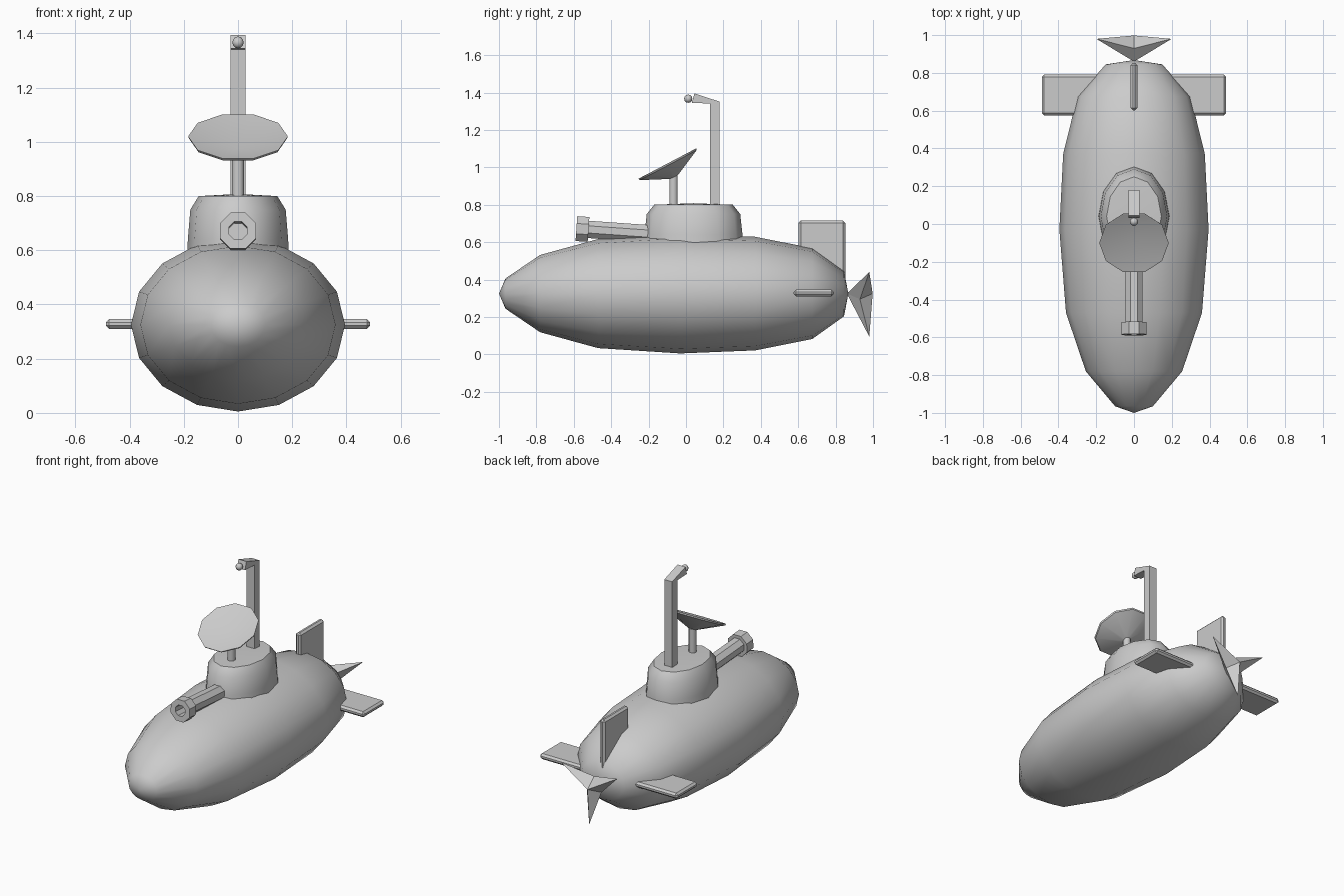
import bpy, bmesh
from math import cos, sin, pi, radians
from mathutils import Vector

if "Cube" in bpy.data.objects:
    bpy.data.objects.remove(bpy.data.objects["Cube"])

X, Y, Z = Vector((1, 0, 0)), Vector((0, 1, 0)), Vector((0, 0, 1))


def ring(center, u, v, n, phase=0.0):
    """Points of an n-sided ellipse with half axes u and v."""
    c = Vector(center)
    return [c + u * cos(phase + 2 * pi * i / n) + v * sin(phase + 2 * pi * i / n)
            for i in range(n)]


def finish(name, bm, angle):
    bmesh.ops.remove_doubles(bm, verts=bm.verts, dist=0.0005)
    bmesh.ops.recalc_face_normals(bm, faces=bm.faces)
    me = bpy.data.meshes.new(name)
    bm.to_mesh(me)
    bm.free()
    if angle:
        me.shade_smooth()
        me.set_sharp_from_angle(angle=radians(angle))
    ob = bpy.data.objects.new(name, me)
    bpy.context.collection.objects.link(ob)
    return ob


def loft(name, rings, angle=40):
    """Skin a list of equal-sized rings and cap open ends."""
    bm = bmesh.new()
    loops = [[bm.verts.new(p) for p in r] for r in rings]
    n = len(loops[0])
    for a, b in zip(loops, loops[1:]):
        for i in range(n):
            j = (i + 1) % n
            bm.faces.new((a[i], a[j], b[j], b[i]))
    for r, l in ((rings[0], loops[0]), (rings[-1], loops[-1])):
        if (r[0] - r[n // 2]).length > 0.002:
            bm.faces.new(l)
    return finish(name, bm, angle)


def fin(name, center, size):
    bm = bmesh.new()
    bmesh.ops.create_cube(bm, size=1)
    for v in bm.verts:
        v.co = Vector([c + p * s for c, p, s in zip(center, v.co, size)])
    bmesh.ops.bevel(bm, geom=bm.edges[:], offset=0.012, segments=1, affect='EDGES')
    return finish(name, bm, 0)


# Hull: 16-sided body of revolution, flattened in z
HULL = [(-1, 0), (-0.965, 0.10), (-0.78, 0.255), (-0.47, 0.36), (-0.03, 0.395),
        (0.37, 0.375), (0.675, 0.30), (0.845, 0.15), (0.868, 0)]
loft("hull", [ring((0, y, 0.325), X * r, Z * r * 0.81, 16) for y, r in HULL], 60)

# Conning tower: oval with rounded top edge
TOWER = [(0.55, 0.19, 0.27), (0.64, 0.185, 0.262), (0.75, 0.176, 0.25),
         (0.80, 0.145, 0.21), (0.808, 0, 0)]
loft("conning_tower", [ring((0, 0.04, z), X * a, Y * b, 12, pi / 2) for z, a, b in TOWER], 50)

# Periscope: square tube mitred at the elbow, with a lens ball
w = X * 0.028 * 2 ** 0.5
s = 2 ** 0.5
loft("periscope", [
    ring((0, 0.154, 0.78), w, Y * 0.026 * s, 4, pi / 4),
    ring((0, 0.154, 1.345), w, Vector((0, 0.026, 0.005)) * s, 4, pi / 4),
    ring((0, 0.154, 1.346), w, Vector((0, 0.026, 0.005)) * s, 4, pi / 4),
    ring((0, 0.038, 1.37), w, Vector((0, 0.007, 0.025)) * s, 4, pi / 4)], 40)
bm = bmesh.new()
bmesh.ops.create_uvsphere(bm, u_segments=10, v_segments=6, radius=0.022)
bmesh.ops.translate(bm, verts=bm.verts, vec=(0, 0.012, 1.367))
finish("periscope_lens", bm, 60)

# Dish: ten-sided shallow bowl tilted forward, on a short post
nrm, up = Vector((0, -0.465, 0.885)), Vector((0, 0.885, 0.465))
mid = Vector((0, -0.10, 1.02))
DISH = [(-0.082, 0), (-0.08, 0.025), (-0.01, 0.18), (0, 0.184), (0, 0.175), (-0.055, 0)]
loft("dish", [ring(mid + nrm * h, X * r, up * r, 10) for h, r in DISH], 40)
loft("dish_post", [ring((0, -0.067, z), X * 0.024, Y * 0.024, 8, pi / 8) for z in (0.78, 0.955)], 50)

# Deck gun: octagonal barrel and hollow muzzle, tipped slightly up
axis = Vector((0, -1, 0.07)).normalized()
side = X.cross(axis)
breech = Vector((0, -0.15, 0.642))
GUN = [(0, 0.05), (0.372, 0.05), (0.372, 0.072), (0.437, 0.072),
       (0.437, 0.036), (0.33, 0.036)]
loft("deck_gun", [ring(breech + axis * d, X * r, side * r, 8, pi / 8) for d, r in GUN], 0)

# Tail fins
fin("rudder", (0, 0.727, 0.535), (0.036, 0.25, 0.36))
for sx, label in ((-1, "left"), (1, "right")):
    fin(label + "_tail_plane", (sx * 0.335, 0.683, 0.328), (0.305, 0.215, 0.036))

# Propeller: three-pointed star pyramid
star = []
for k in range(6):
    r, y = ((0.23, 0.98), (0.06, 0.93))[k % 2]
    a = radians(30 + 60 * k)
    star.append(Vector((r * cos(a), y, 0.325 + r * sin(a))))
front, back = Vector((0, 0.86, 0.325)), Vector((0, 0.998, 0.325))
loft("propeller", [[front] * 6, star, [back] * 6], 0)
